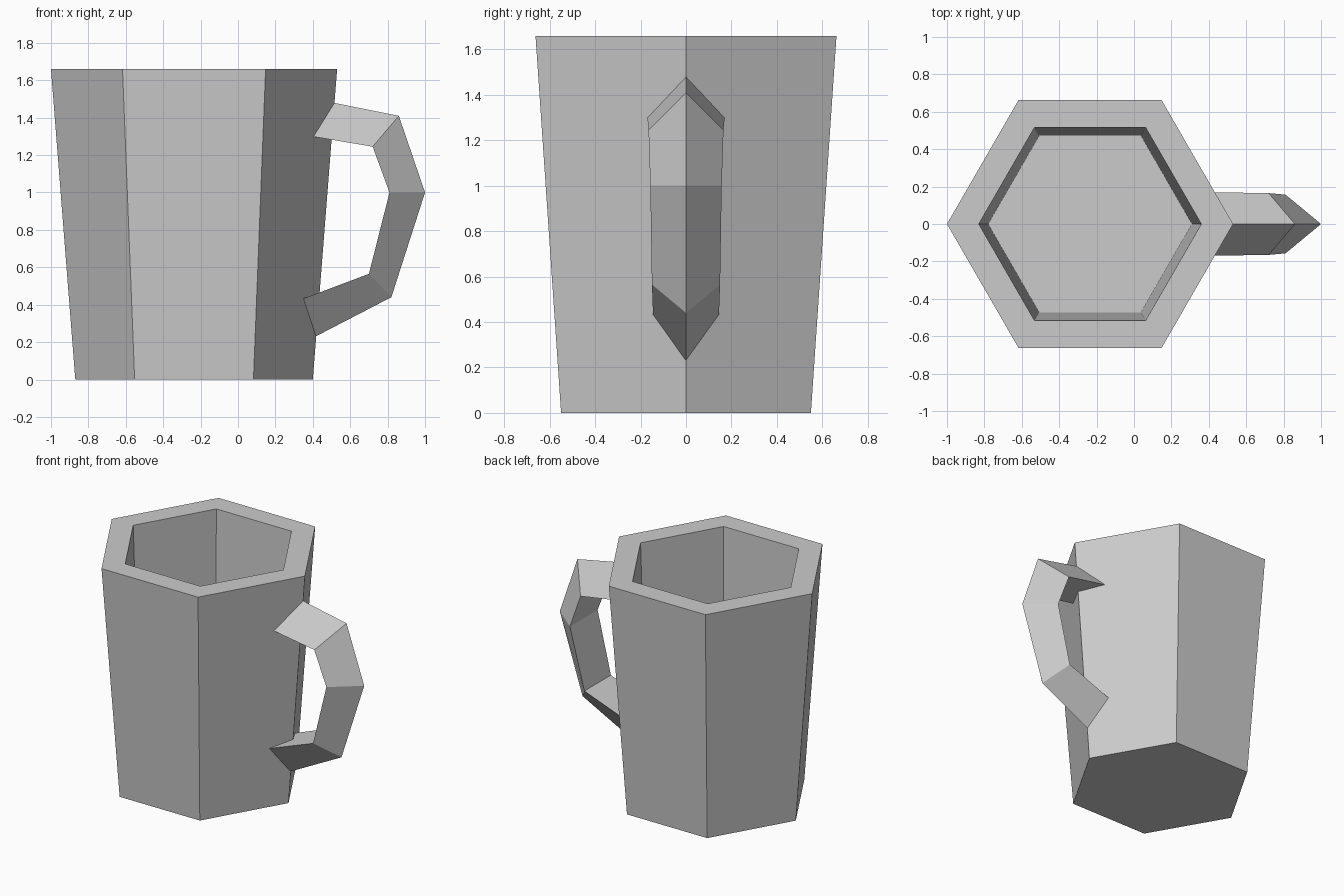
import bpy, bmesh, math

cube = bpy.data.objects.get("Cube")
if cube:
    bpy.data.objects.remove(cube, do_unlink=True)

# Single grey material
grey = bpy.data.materials.new("plain_grey")
grey.use_nodes = True
colour = (0.6, 0.6, 0.6, 1)
grey.diffuse_color = colour
grey.node_tree.nodes["Principled BSDF"].inputs["Base Color"].default_value = colour


def loft(name, rings):
    """Skin a list of point rings, capping both ends, with flat faces."""
    bm = bmesh.new()
    loops = [[bm.verts.new(p) for p in ring] for ring in rings]
    n = len(loops[0])
    for a, b in zip(loops, loops[1:]):
        for i in range(n):
            j = (i + 1) % n
            bm.faces.new((a[i], a[j], b[j], b[i]))
    bm.faces.new(loops[0][::-1])
    bm.faces.new(loops[-1])
    bmesh.ops.recalc_face_normals(bm, faces=bm.faces)
    mesh = bpy.data.meshes.new(name)
    bm.to_mesh(mesh)
    bm.free()
    mesh.materials.append(grey)
    obj = bpy.data.objects.new(name, mesh)
    bpy.context.collection.objects.link(obj)
    return obj


# Hexagonal body: outer wall, rim, inner wall and floor
CENTRE_X = -0.235


def hexagon(radius, z):
    return [(CENTRE_X + radius * math.cos(i * math.pi / 3),
             radius * math.sin(i * math.pi / 3), z) for i in range(6)]


profile = [(0.635, 0), (0.765, 1.66), (0.595, 1.66), (0.545, 0.15)]
loft("mug_body", [hexagon(r, z) for r, z in profile])

# Triangular handle: ridge (x, z), inner edges (x, z), half width
sections = [
    ((0.51, 1.48), (0.395, 1.30), 0.17),
    ((0.86, 1.41), (0.72, 1.245), 0.165),
    ((1.0, 1.0), (0.81, 1.0), 0.157),
    ((0.82, 0.44), (0.70, 0.565), 0.15),
    ((0.405, 0.225), (0.35, 0.433), 0.145),
]
loft("handle", [[(rx, 0, rz), (ix, w, iz), (ix, -w, iz)]
                for (rx, rz), (ix, iz), w in sections])
